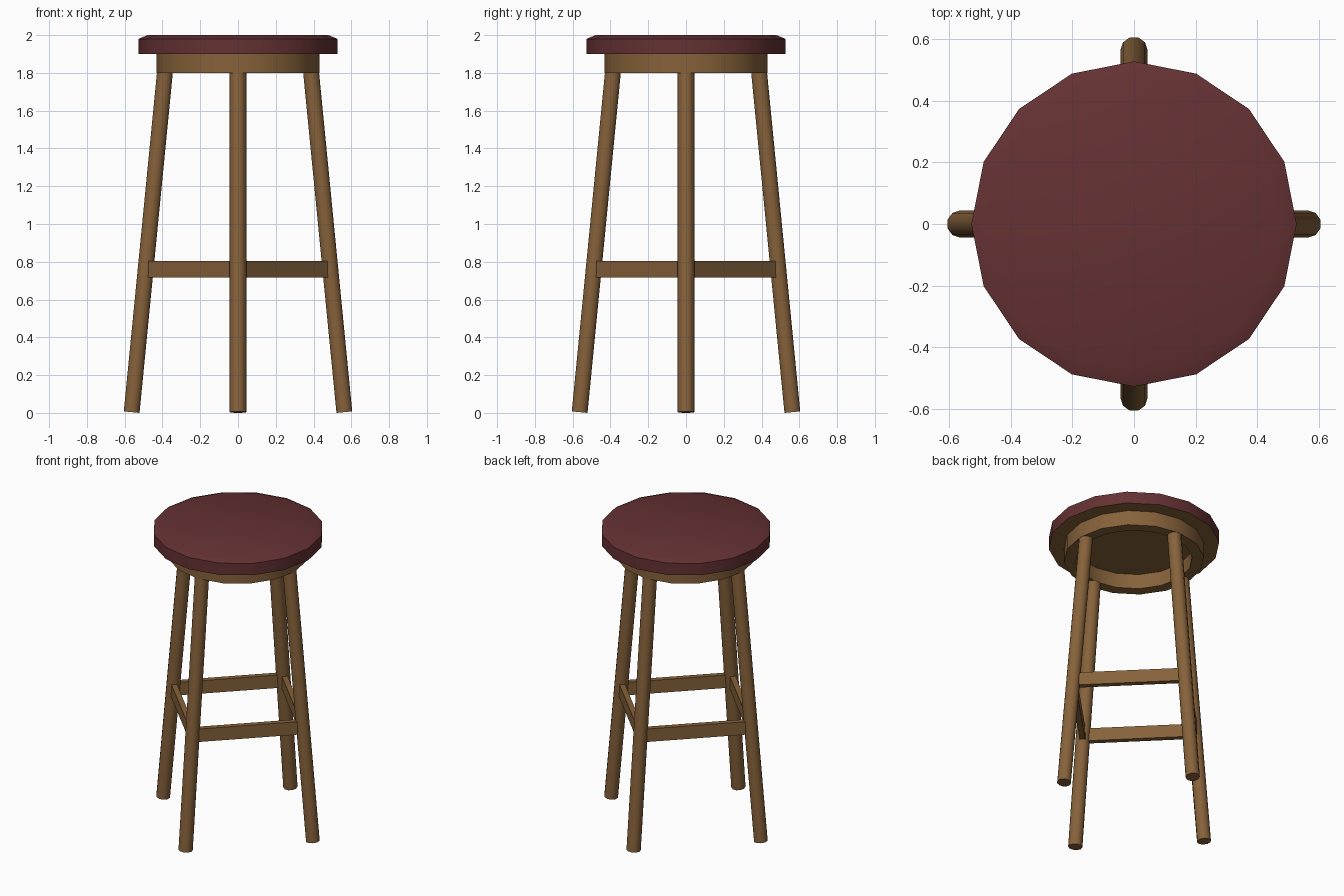
import bpy, bmesh, math
from mathutils import Vector, Matrix

if "Cube" in bpy.data.objects:
    bpy.data.objects.remove(bpy.data.objects["Cube"])


def material(name, rgb):
    m = bpy.data.materials.new(name)
    m.diffuse_color = (*rgb, 1)
    m.use_nodes = True
    m.node_tree.nodes["Principled BSDF"].inputs["Base Color"].default_value = m.diffuse_color
    return m


WOOD = material("brown wood", (0.240, 0.122, 0.043))
RED = material("dark red leather", (0.130, 0.031, 0.033))


def finish(name, bm, mats, angle=None):
    bmesh.ops.recalc_face_normals(bm, faces=bm.faces[:])
    me = bpy.data.meshes.new(name)
    bm.to_mesh(me)
    bm.free()
    ob = bpy.data.objects.new(name, me)
    bpy.context.collection.objects.link(ob)
    for m in mats:
        me.materials.append(m)
    if angle:
        bpy.ops.object.select_all(action='DESELECT')
        ob.select_set(True)
        bpy.context.view_layer.objects.active = ob
        bpy.ops.object.shade_smooth_by_angle(angle=math.radians(angle))
    return ob


def ring(bm, r, z, sides=16):
    return [bm.verts.new((r * math.cos(a), r * math.sin(a), z))
            for a in (2 * math.pi * i / sides for i in range(sides))]


def bridge(bm, a, b):
    n = len(a)
    for i in range(n):
        bm.faces.new((a[i], a[(i + 1) % n], b[(i + 1) % n], b[i]))


# Cushioned seat with chamfered rim and wooden underside
bm = bmesh.new()
rings = [ring(bm, r, z) for r, z in ((0.527, 1.9), (0.527, 1.98), (0.478, 2.0))]
bridge(bm, rings[0], rings[1])
bridge(bm, rings[1], rings[2])
bm.faces.new(rings[2])
bm.faces.new(rings[0])
seat = finish("seat", bm, (RED, WOOD), 30)
for p in seat.data.polygons:
    p.material_index = 1 if p.normal.z < -0.9 else 0

# Hollow apron ring under the seat
bm = bmesh.new()
loops = [ring(bm, r, z) for r, z in
         ((0.432, 1.9), (0.432, 1.8), (0.36, 1.8), (0.36, 1.9))]
for i in range(4):
    bridge(bm, loops[i], loops[(i + 1) % 4])
finish("apron", bm, (WOOD,), 30)

# Four splayed round legs and four stretchers between them
FOOT, TOP = Vector((0.563, 0, 0.004)), Vector((0.387, 0, 1.802))
names = ("right", "back", "left", "front")
mid = FOOT.lerp(TOP, 0.42)
for i, name in enumerate(names):
    turn = Matrix.Rotation(i * math.pi / 2, 4, 'Z')
    axis = TOP - FOOT
    place = (turn @ Matrix.Translation((FOOT + TOP) / 2)
             @ Matrix.Rotation(math.atan2(axis.x, axis.z), 4, 'Y'))
    bm = bmesh.new()
    bmesh.ops.create_cone(bm, cap_ends=True, segments=10, radius1=0.044,
                          radius2=0.044, depth=axis.length, matrix=place)
    finish(name + "_leg", bm, (WOOD,), 50)

    h = mid.x / 2
    place = (turn @ Matrix.Translation((h, h, 0.76))
             @ Matrix.Rotation(math.radians(-45), 4, 'Z')
             @ Matrix.Diagonal((mid.x * math.sqrt(2), 0.035, 0.088, 1)))
    bm = bmesh.new()
    bmesh.ops.create_cube(bm, size=1, matrix=place)
    finish(name + "_to_" + names[(i + 1) % 4] + "_stretcher", bm, (WOOD,))
